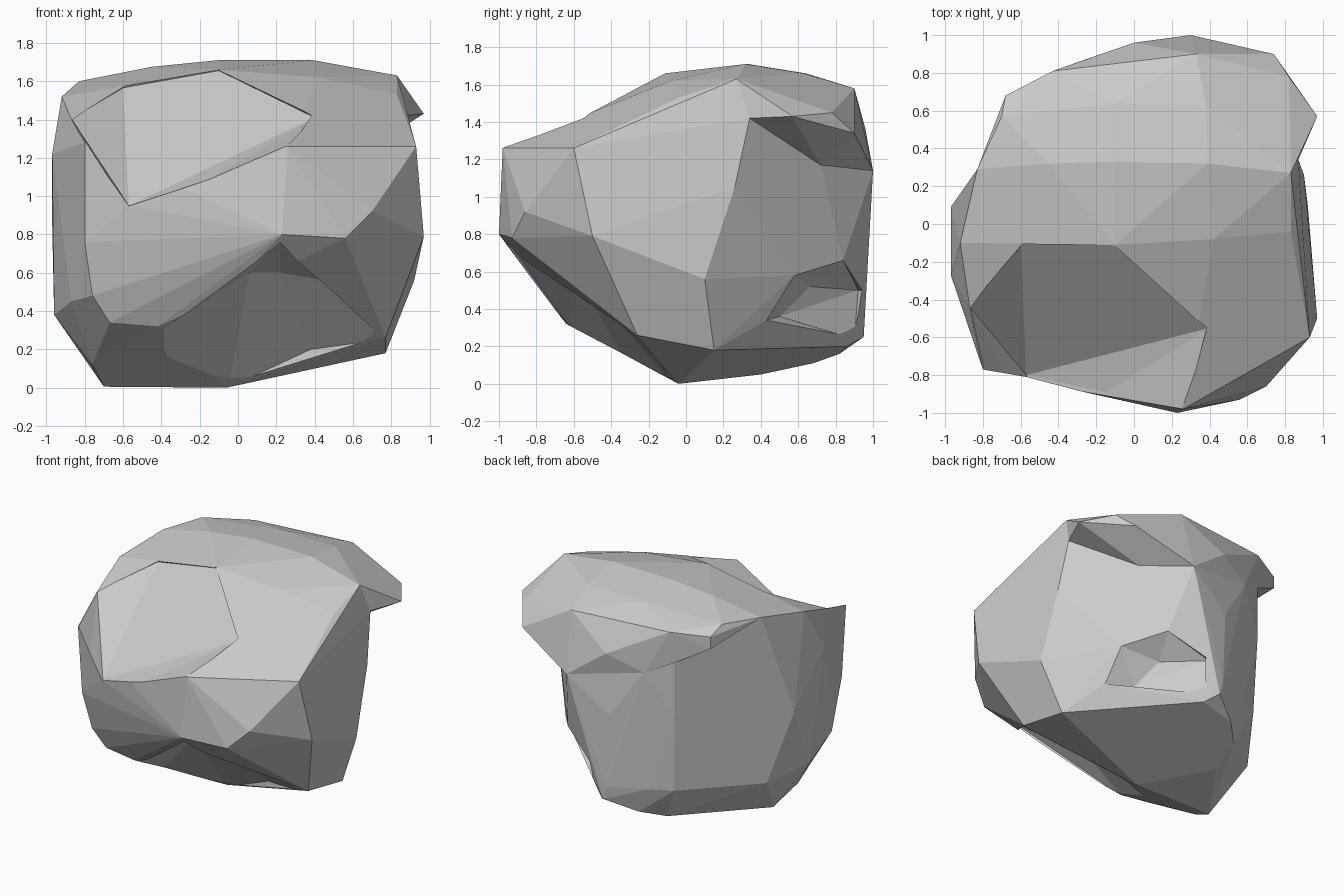
import bpy, bmesh
from math import radians


def hull(name, *groups):
    """Faceted convex chunk around groups of corner points."""
    bm = bmesh.new()
    for group in groups:
        for p in group:
            bm.verts.new(p)
    bmesh.ops.convex_hull(bm, input=bm.verts[:])
    loose = [v for v in bm.verts if not v.link_faces]
    bmesh.ops.delete(bm, geom=loose, context='VERTS')
    # merge nearly flat triangles into larger facets
    bmesh.ops.dissolve_limit(bm, angle_limit=radians(3),
                             verts=bm.verts[:], edges=bm.edges[:])
    bmesh.ops.recalc_face_normals(bm, faces=bm.faces[:])
    me = bpy.data.meshes.new(name)
    bm.to_mesh(me)
    bm.free()
    ob = bpy.data.objects.new(name, me)
    bpy.context.collection.objects.link(ob)
    return ob


# Domed top, rows running from left to right
crown = [(-.83, .29, 1.60), (-.45, .32, 1.675), (-.1, .33, 1.71), (.39, .32, 1.71), (.83, .27, 1.63)]
brow = [(-.92, -.1, 1.52), (-.6, -.1, 1.57), (-.1, -.11, 1.66), (.42, -.08, 1.62), (.83, -.04, 1.53)]
slope = [(-.87, -.44, 1.40), (-.13, -.6, 1.40), (.42, -.55, 1.41), (.88, -.37, 1.36)]
rear = [(-.7, .57, 1.62), (-.1, .64, 1.66), (.38, .63, 1.66)]

# Overhanging back lip
lip = [(-.68, .68, 1.56), (-.68, .68, 1.47), (-.43, .81, 1.58), (-.1, .86, 1.57), (.33, .9, 1.58),
       (.82, .78, 1.45), (.97, .57, 1.43), (.74, .9, 1.34), (.3, 1.0, 1.14), (0, .96, 1.36),
       (.87, .34, 1.42), (.56, .72, 1.17), (-.26, .87, 1.25), (-.45, .78, 1.34)]

# Front ledge and the face under it
ledge = [(-.8, -.77, 1.28), (-.15, -.9, 1.09), (.26, -.98, 1.26), (.93, -.6, 1.26),
         (.26, -.99, 1.06), (-.57, -.81, .95)]
face = [(-.8, -.72, .76), (-.53, -.79, .79), (-.13, -.9, .77), (.23, -1.0, .80), (.56, -.93, .78),
        (.70, -.86, .92), (.97, -.5, .79), (-.76, -.66, .48), (-.67, -.62, .34), (-.42, -.64, .32),
        (-.1, -.75, .46)]

# Left and right flanks
left = [(-.97, -.27, 1.22), (-.97, .09, .85), (-.96, -.1, .38), (-.83, .22, .32), (-.87, -.5, .45),
        (-.6, .58, .85), (-.58, .55, .36), (-.85, .25, 1.3)]
right = [(.92, .1, .56), (.9, .26, 1.05), (.87, .34, 1.42), (.56, .72, 1.17), (.6, .58, .58),
         (.62, .43, .34), (.77, -.26, .26)]

# Back wall and base
back = [(.3, 1.0, 1.14), (-.02, .95, .9), (0, .95, .35), (.03, .95, .25), (-.26, .87, 1.25),
        (-.27, .85, .8), (-.27, .84, .36), (-.45, .78, .94), (-.43, .76, .36), (-.45, .78, 1.34),
        (.40, .84, .66)]
base = [(-.7, -.04, .005), (-.4, -.04, .03), (-.06, -.04, 0), (.77, .15, .18), (.38, -.17, .21),
        (-.39, .4, .05), (-.32, .68, .11), (-.18, .82, .16), (.1, .86, .2), (-.76, -.25, .12)]

body = hull("rock_body", crown, brow, slope, ledge, face, left, right, back, base)
cap = hull("rock_cap", crown, rear, lip)

# Cutters: back right hollow, dip above the front ledge, scooped front underside
hollow = hull("hollow_cutter", [(.62, .43, .34), (.6, .58, .58), (.40, .84, .66), (.1, .92, .5),
                                (.12, .9, .24), (.42, .5, .36), (.33, .66, .52),
                                (.8, .7, .35), (.5, 1.1, .5)])
dip = hull("dip_cutter", [(-.8, -.77, 1.29), (-.57, -.8, .95), (-.6, -.51, 1.29), (.26, -.98, 1.265),
                          (-.15, -.89, 1.09), (-.13, -.6, 1.37), (-.57, -1.0, .93),
                          (-.15, -1.1, 1.06), (-.3, -1.1, 1.3), (-.3, -.8, 1.7),
                          (-.6, -.1, 1.565), (-.1, -.11, 1.655), (-.87, -.44, 1.405),
                          (.4, -.55, 1.41), (-.3, -.3, 1.9)])
scoop = hull("scoop_cutter", [(.22, -.96, .77), (.05, -.8, .63), (.22, -.57, .6), (.52, -.55, .55),
                              (.06, -.6, .6), (-.1, -.5, .36), (-.38, -.35, .17),
                              (.38, -.18, .2), (-.05, -.07, 0), (-.1, -.74, .46), (-.4, -.62, .3),
                              (.75, -.28, .25), (.2, -.6, -.1), (.3, -1.1, .3)])

# Carve the hollows and fuse the cap to the body
bpy.context.view_layer.objects.active = body
for helper, op in ((hollow, 'DIFFERENCE'), (scoop, 'DIFFERENCE'), (dip, 'DIFFERENCE'), (cap, 'UNION')):
    mod = body.modifiers.new(op, 'BOOLEAN')
    mod.operation, mod.object, mod.solver = op, helper, 'EXACT'
    bpy.ops.object.modifier_apply(modifier=mod.name)
    bpy.data.objects.remove(helper)
body.name = "rock"
for p in body.data.polygons:
    p.use_smooth = False
